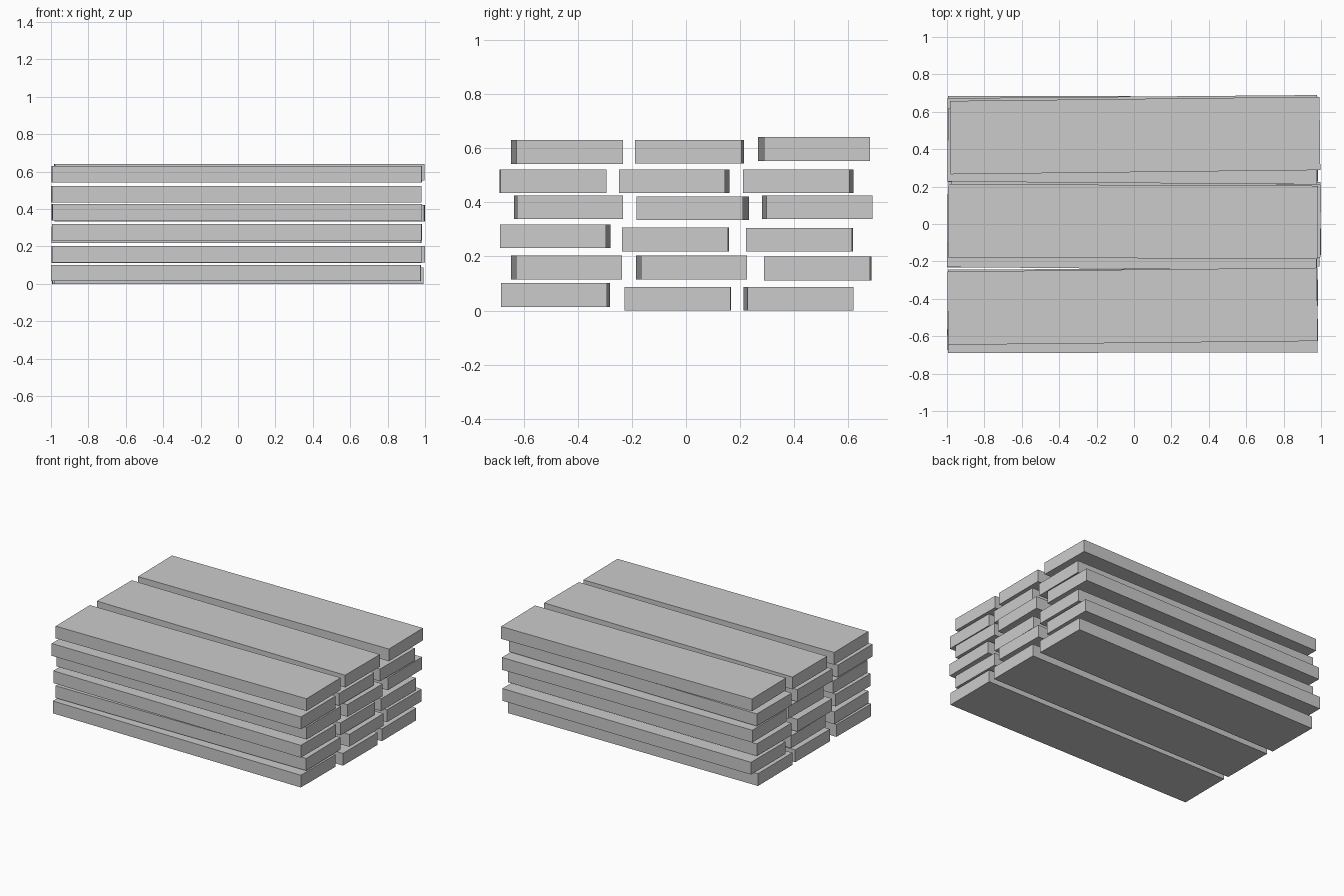
import bpy
from mathutils import Matrix

LENGTH, WIDTH, THICK = 1.976, 0.392, 0.088

# Per layer, bottom to top: (x, y, underside z, yaw) of the three planks
LAYERS = [
    [(-0.010, -0.482, 0.014, -0.0056), (0.004, -0.030, 0.0, -0.001), (-0.006, 0.416, 0.0, 0.0066)],
    [(-0.008, -0.442, 0.115, 0.0094), (0.010, 0.020, 0.115, 0.0094), (-0.008, 0.487, 0.112, -0.002)],
    [(-0.006, -0.484, 0.231, -0.0085), (-0.008, -0.039, 0.219, -0.002), (-0.006, 0.419, 0.218, -0.002)],
    [(-0.006, -0.435, 0.338, 0.0056), (0.010, 0.025, 0.334, -0.0113), (-0.008, 0.485, 0.338, 0.0085)],
    [(-0.008, -0.492, 0.434, 0.002), (-0.010, -0.043, 0.434, -0.0085), (-0.008, 0.415, 0.434, -0.0075)],
    [(-0.008, -0.440, 0.542, 0.0103), (-0.006, 0.013, 0.543, -0.0047), (0.006, 0.473, 0.553, 0.0113)],
]


def plank(name, x, y, z, yaw):
    bpy.ops.mesh.primitive_cube_add(size=1)
    ob = bpy.context.object
    ob.name = name
    ob.data.transform(Matrix.Diagonal((LENGTH, WIDTH, THICK, 1)))
    ob.location = (x, y, z + THICK / 2)
    ob.rotation_euler.z = yaw


# Stacked planks, loosely aligned
for i, layer in enumerate(LAYERS):
    for side, pose in zip(("front", "middle", "back"), layer):
        plank(f"plank_{side}_layer_{i + 1}", *pose)
